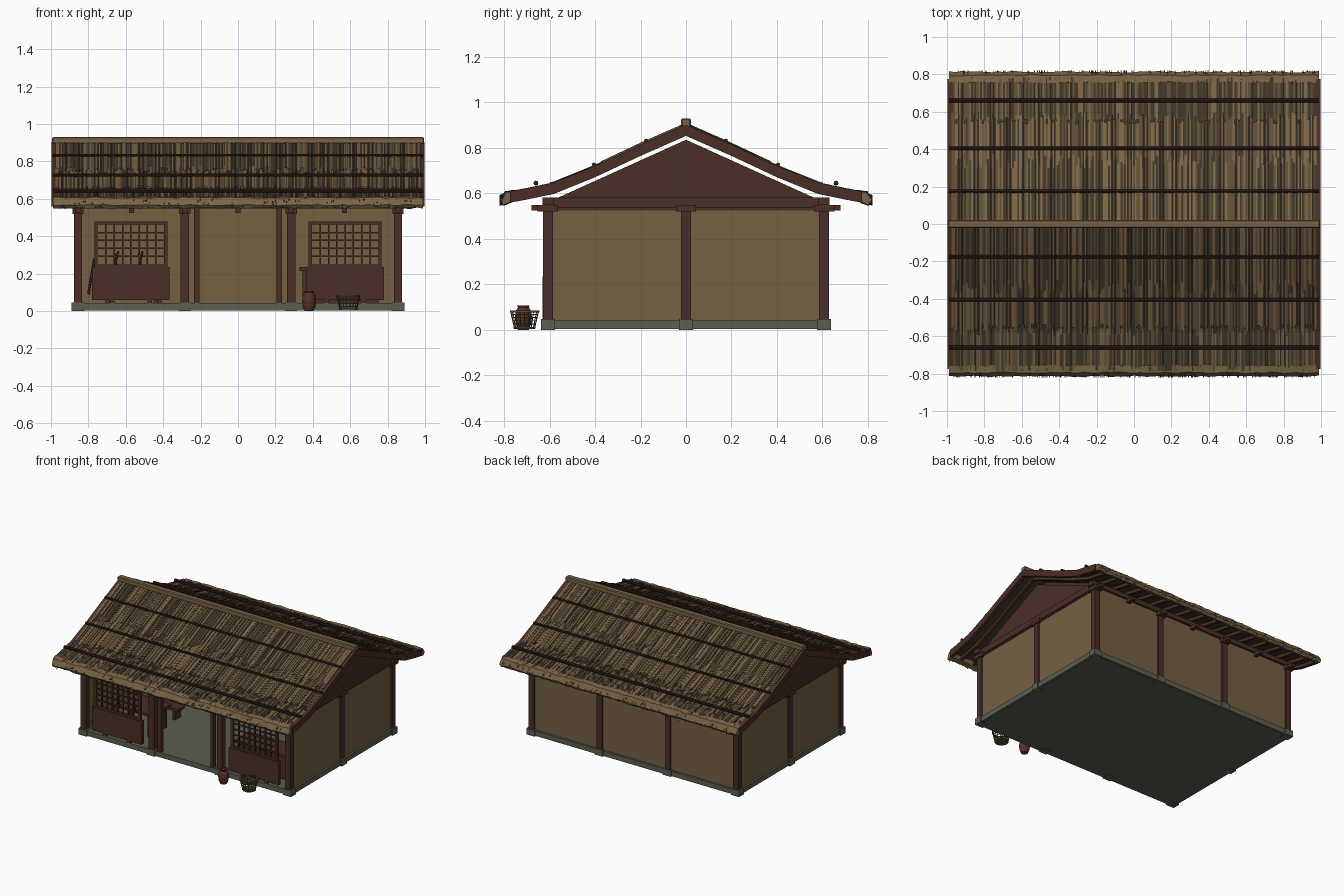
import bpy, bmesh, math, random
from mathutils import Vector, Matrix

if "Cube" in bpy.data.objects:
    bpy.data.objects.remove(bpy.data.objects["Cube"])
random.seed(4)


def mat(name, r, g, b):
    m = bpy.data.materials.new(name)
    m.diffuse_color = [((c / 255 + 0.055) / 1.055) ** 2.4 for c in (r, g, b)] + [1]
    m.use_nodes = True
    m.node_tree.nodes["Principled BSDF"].inputs["Base Color"].default_value = m.diffuse_color
    return m


PLASTER = mat("tan plaster", 118, 96, 68)
WOOD = mat("brown wood", 74, 46, 38)
DARK = mat("dark pole wood", 50, 31, 24)
STONE = mat("grey stone", 92, 94, 80)
LIGHT = mat("light straw", 122, 100, 70)
MID = mat("mid straw", 94, 77, 54)
SHADE = mat("dark straw", 64, 54, 40)
CLAY = mat("red clay", 84, 50, 38)


def finish(name, bm, *mats):
    bmesh.ops.recalc_face_normals(bm, faces=bm.faces)
    me = bpy.data.meshes.new(name)
    bm.to_mesh(me)
    bm.free()
    for m in mats:
        me.materials.append(m)
    ob = bpy.data.objects.new(name, me)
    bpy.context.collection.objects.link(ob)
    return ob


def boxes(name, m, items):
    # each item: x0, x1, y0, y1, z0, z1
    bm = bmesh.new()
    for x0, x1, y0, y1, z0, z1 in items:
        M = Matrix.Translation(((x0 + x1) / 2, (y0 + y1) / 2, (z0 + z1) / 2)) @ \
            Matrix.Diagonal((x1 - x0, y1 - y0, z1 - z0, 1))
        bmesh.ops.create_cube(bm, size=1, matrix=M)
    return finish(name, bm, m)


def rod(bm, a, b, r, sides=6):
    a, b = Vector(a), Vector(b)
    M = Matrix.Translation((a + b) / 2) @ (b - a).to_track_quat('Z', 'Y').to_matrix().to_4x4()
    bmesh.ops.create_cone(bm, cap_ends=True, segments=sides, radius1=r, radius2=r,
                          depth=(b - a).length, matrix=M)


def revolve(bm, x, y, profile, sides, closed=False):
    rings = [[bm.verts.new((x + r * math.cos(math.tau * i / sides),
                            y + r * math.sin(math.tau * i / sides), z)) for i in range(sides)]
             for r, z in profile]
    pairs = list(zip(rings, rings[1:])) + ([(rings[-1], rings[0])] if closed else [])
    for p, q in pairs:
        for i in range(sides):
            j = (i + 1) % sides
            bm.faces.new((p[i], p[j], q[j], q[i]))
    if not closed:
        bm.faces.new(rings[0])
        bm.faces.new(rings[-1])


# roof curve: distance from the ridge, height
ROOF = [(0, .90), (.2, .812), (.4, .718), (.58, .645), (.7, .62), (.79, .603)]


def roof_z(y):
    for (a, za), (b, zb) in zip(ROOF, ROOF[1:]):
        if y <= b:
            return za + (zb - za) * (y - a) / (b - a)
    return ROOF[-1][1]


def strip(bm, s, x0, x1, y0, y1, top, bot, mi=0):
    # curved board following the roof on side s
    ys = [y0] + [y for y, _ in ROOF if y0 + .004 < y < y1 - .004] + [y1]
    secs = [[bm.verts.new((x, s * y, roof_z(y) + d)) for x, d in
             ((x0, bot), (x1, bot), (x1, top), (x0, top))] for y in ys]
    faces = [secs[0], secs[-1]]
    for p, q in zip(secs, secs[1:]):
        faces += [(p[i], p[(i + 1) % 4], q[(i + 1) % 4], q[i]) for i in range(4)]
    for f in faces:
        bm.faces.new(f).material_index = mi


PX, PY = (-.855, -.285, .285, .855), .607
posts = [(x, y) for x in PX for y in (-PY, PY)] + [(-.855, 0), (.855, 0)]

# stone base
boxes("floor_slab", STONE, [(-.86, .86, -.615, .615, .003, .04)])
boxes("stone_sill", STONE, [(-.875, .875, s * .605 - .025, s * .605 + .025, .004, .042) for s in (-1, 1)]
      + [(s * .853 - .027, s * .853 + .027, -.63, .63, .004, .042) for s in (-1, 1)])
boxes("post_footings", STONE, [(x - .034, x + .034, y - .03, y + .03, 0, .047) for x, y in posts])

# timber frame
boxes("posts", WOOD, [(x - .022, x + .022, y - .022, y + .022, .045, .56) for x, y in posts])
boxes("door_posts", WOOD, [(s * .22 - .014, s * .22 + .014, -.625, -.595, .02, .56) for s in (-1, 1)])
boxes("wall_plates", WOOD, [(-.9, .9, s * PY - .025, s * PY + .025, .548, .582) for s in (-1, 1)]
      + [(s * .855 - .022, s * .855 + .022, -.63, .63, .535, .582) for s in (-1, 1)])
boxes("cross_beams", WOOD, [(x - .014, x + .014, -.68, .68, .525, .55)
                            for x in (-.855, -.57, -.285, 0, .285, .57, .855)])
boxes("post_brackets", WOOD, [(x - .03, x + .03, y - .045, y + .045, .52, .548) for x, y in posts])

# plaster walls
boxes("back_wall", PLASTER, [(-.85, .85, .597, .615, .04, .55)])
boxes("side_walls", PLASTER, [(s * .855 - .01, s * .855 + .01, -.6, .6, .04, .55) for s in (-1, 1)])

# timber gables
bm = bmesh.new()
for s in (-1, 1):
    a, b = [[bm.verts.new((s * x, y, z)) for y, z in ((-.57, .578), (.57, .578), (0, .836))]
            for x in (.845, .865)]
    bm.faces.new(a)
    bm.faces.new(b)
    for i in range(3):
        j = (i + 1) % 3
        bm.faces.new((a[i], a[j], b[j], b[i]))
finish("gable_panels", bm, WOOD)

# front window bays: lower panel, frame and lattice
for s, side in ((-1, "left"), (1, "right")):
    c = s * .573
    boxes(side + "_lower_panel", WOOD, [(c - .208, c + .208, -.632, -.605, .06, .235)]
          + [(c + d - .012, c + d + .012, -.63, -.607, .04, .06) for d in (-.1, .1)])
    boxes(side + "_window_frame", WOOD,
          [(c - .195, c + .195, -.628, -.606, z, z + .018) for z in (.232, .462)]
          + [(c + d - .009, c + d + .009, -.628, -.606, .235, .478) for d in (-.186, .186)])
    boxes(side + "_lattice", WOOD,
          [(c - .355 / 2 + i * .0444 - .004, c - .355 / 2 + i * .0444 + .004, -.622, -.612, .24, .47)
           for i in range(1, 8)]
          + [(c - .185, c + .185, -.624, -.614, .25 + i * .0425 - .004, .25 + i * .0425 + .004)
             for i in range(1, 5)])

# roof deck, rafters, bargeboards
bm = bmesh.new()
for s in (-1, 1):
    strip(bm, s, -.975, .975, 0, .785, -.006, -.022)
finish("roof_deck", bm, SHADE)
bm = bmesh.new()
for s in (-1, 1):
    for i in range(17):
        x = -.9 + i * .1125
        strip(bm, s, x - .011, x + .011, .005, .775, -.02, -.044)
finish("rafters", bm, WOOD)
bm = bmesh.new()
for s in (-1, 1):
    for e in (-1, 1):
        strip(bm, s, e * .972, e * .998, 0, .775, .003, -.047)
finish("bargeboards", bm, WOOD)

# thatch: three courses of narrow straw strips
for s, side in ((-1, "front"), (1, "back")):
    bm = bmesh.new()
    n = 205
    w = 1.95 / n
    for y0, y1, lift, weights in ((.0, .36, .008, (3, 4, 4)), (.3, .585, .005, (4, 4, 3)),
                                  (.56, .785, .001, (2, 3, 5))):
        for i in range(n):
            x = -.975 + i * w
            mi = random.choices((0, 1, 2), weights)[0]
            end = y1 + (random.uniform(-.05, .015) if y1 < .7 else 0)
            strip(bm, s, x, x + w * .94, y0, end, lift + random.uniform(-.003, .003), -.01, mi)
    finish(side + "_thatch", bm, LIGHT, MID, SHADE)

    # uneven straw bundle along the eave
    bm = bmesh.new()
    prev = None
    for i in range(61):
        j = lambda k: random.uniform(-k, k)
        ring = [bm.verts.new((-.99 + i * .033, s * (y + j(.004)), z + j(.004))) for y, z in
                ((.757, .612), (.795, .606), (.814, .567), (.802, .55), (.77, .562), (.755, .585))]
        if prev:
            for k in range(6):
                bm.faces.new((prev[k], prev[(k + 1) % 6], ring[(k + 1) % 6], ring[k]))
        if i in (0, 60):
            bm.faces.new(ring)
        prev = ring
    finish(side + "_eave_bundle", bm, LIGHT)

    # loose straw tips
    bm = bmesh.new()
    for i in range(110):
        x = random.uniform(-.97, .97)
        z = random.uniform(.555, .6)
        rod(bm, (x, s * .77, z + .01), (x + random.uniform(-.006, .006), s * .82, z - .008), .002, 4)
    finish(side + "_straw_tips", bm, MID)

    # poles holding the thatch
    bm = bmesh.new()
    for y, z, r in ((.175, .832, .009), (.405, .727, .009), (.66, .645, .011)):
        rod(bm, (-.99, s * y, z), (.99, s * y, z), r, 8)
    finish(side + "_roof_poles", bm, DARK)

# ridge cap
ridge = boxes("ridge_cap", LIGHT, [(-.995, .995, -.022, .022, .893, .93)])
mod = ridge.modifiers.new("bevel", 'BEVEL')
mod.width, mod.segments = .006, 1

# interior table, stool and counter
boxes("table", WOOD, [(-.74, -.38, -.48, -.25, .2, .22)]
      + [(x - .012, x + .012, y - .012, y + .012, .04, .2) for x in (-.7, -.42) for y in (-.45, -.28)])
boxes("bench", WOOD, [(-.72, -.4, -.15, -.06, .11, .13)]
      + [(x - .012, x + .012, -.14, -.07, .04, .11) for x in (-.68, -.44)])
boxes("counter", WOOD, [(.345, .75, -.5, -.35, .04, .215), (.33, .765, -.515, -.335, .215, .235)])

# tools leaning by the left window
bm = bmesh.new()
rod(bm, (-.8, -.6, .09), (-.768, -.6, .28), .007)
for x in (-.665, -.535):
    rod(bm, (x, -.5, .22), (x + .025, -.5, .32), .006)
    rod(bm, (x + .02, -.49, .22), (x + .005, -.49, .31), .005)
finish("leaning_tools", bm, WOOD)

# clay jar
bm = bmesh.new()
revolve(bm, .38, -.715, [(.024, 0), (.034, .025), (.038, .055), (.033, .085), (.024, .098),
                         (.028, .107), (.02, .107), (.018, .09)], 16)
finish("clay_jar", bm, CLAY)

# open woven basket
bm = bmesh.new()
R = lambda z: .044 + .018 * z / .082
revolve(bm, .59, -.71, [(.044, .004), (.044, .01)], 18)
for z, t in ((.01, .003), (.025, .002), (.04, .002), (.055, .002), (.068, .002), (.081, .004)):
    revolve(bm, .59, -.71, [(R(z) - t, z - t), (R(z) + t, z - t), (R(z) + t, z + t), (R(z) - t, z + t)],
            18, True)
for i in range(18):
    c, d = math.cos(math.tau * i / 18), math.sin(math.tau * i / 18)
    rod(bm, (.59 + .044 * c, -.71 + .044 * d, .005), (.59 + .062 * c, -.71 + .062 * d, .082), .0025, 4)
finish("woven_basket", bm, MID)
